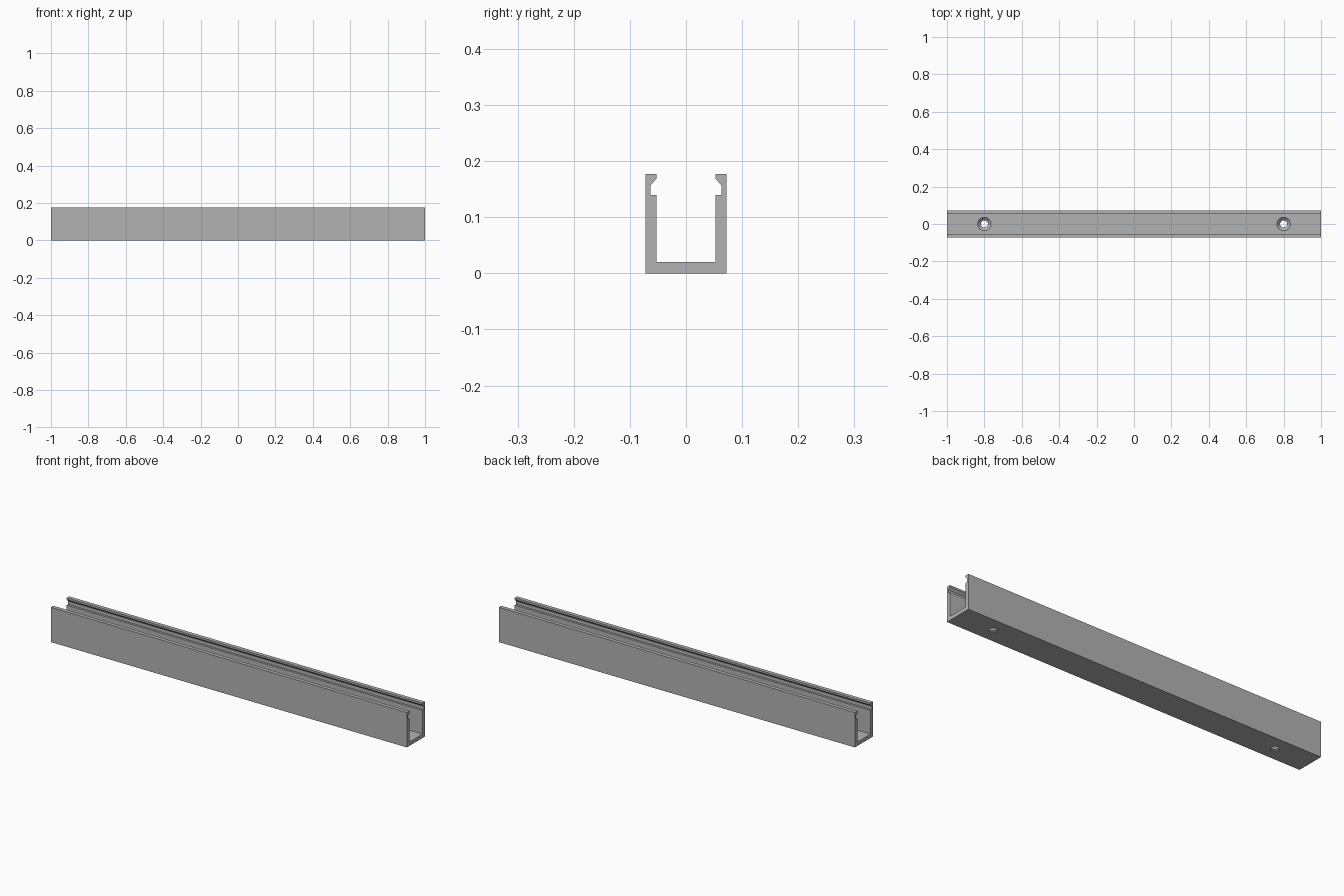
import bpy
import bmesh
import math

cube = bpy.data.objects.get("Cube")
if cube:
    bpy.data.objects.remove(cube, do_unlink=True)

LENGTH = 2.0
FLOOR = 0.02
HOLE_X = 0.8

grey = bpy.data.materials.new("plain grey")
grey.use_nodes = True
colour = (0.45, 0.45, 0.45, 1)
grey.diffuse_color = colour
grey.node_tree.nodes["Principled BSDF"].inputs["Base Color"].default_value = colour


def make_object(name, bm):
    bmesh.ops.recalc_face_normals(bm, faces=bm.faces)
    mesh = bpy.data.meshes.new(name)
    bm.to_mesh(mesh)
    bm.free()
    obj = bpy.data.objects.new(name, mesh)
    bpy.context.collection.objects.link(obj)
    mesh.materials.append(grey)
    return obj


# Channel: half section (y, z) mirrored, then extruded along x
half = [(0.0725, 0), (0.0725, 0.177), (0.053, 0.177), (0.053, 0.168),
        (0.0635, 0.157), (0.0635, 0.14), (0.053, 0.14), (0.053, FLOOR)]
section = half + [(-y, z) for y, z in reversed(half)]
bm = bmesh.new()
end = bm.faces.new([bm.verts.new((-LENGTH / 2, y, z)) for y, z in section])
extruded = bmesh.ops.extrude_face_region(bm, geom=[end], use_keep_orig=True)
moved = [v for v in extruded["geom"] if isinstance(v, bmesh.types.BMVert)]
bmesh.ops.translate(bm, verts=moved, vec=(LENGTH, 0, 0))
channel = make_object("cable_channel", bm)


# Countersunk screw holes: turned cutter (radius, z), one per end
def screw_cutter(x, segments=32):
    profile = [(0.019, -0.02), (0.019, 0.004), (0.036, FLOOR), (0.036, 0.05)]
    bm = bmesh.new()
    rings = []
    for r, z in profile:
        angles = [math.tau * i / segments for i in range(segments)]
        rings.append([bm.verts.new((x + r * math.cos(a), r * math.sin(a), z))
                      for a in angles])
    for low, high in zip(rings, rings[1:]):
        for i in range(segments):
            j = (i + 1) % segments
            bm.faces.new((low[i], low[j], high[j], high[i]))
    bm.faces.new(rings[0])
    bm.faces.new(rings[-1])
    cutter = make_object("screw_hole_cutter", bm)
    cutter.hide_render = True
    return cutter


bpy.ops.object.select_all(action="DESELECT")
bpy.context.view_layer.objects.active = channel
channel.select_set(True)
for x in (-HOLE_X, HOLE_X):
    cutter = screw_cutter(x)
    cut = channel.modifiers.new("screw_hole", "BOOLEAN")
    cut.operation = "DIFFERENCE"
    cut.solver = "EXACT"
    cut.object = cutter
    bpy.ops.object.modifier_apply(modifier=cut.name)
    bpy.data.objects.remove(cutter, do_unlink=True)

bpy.ops.object.shade_smooth_by_angle(angle=math.radians(30))
